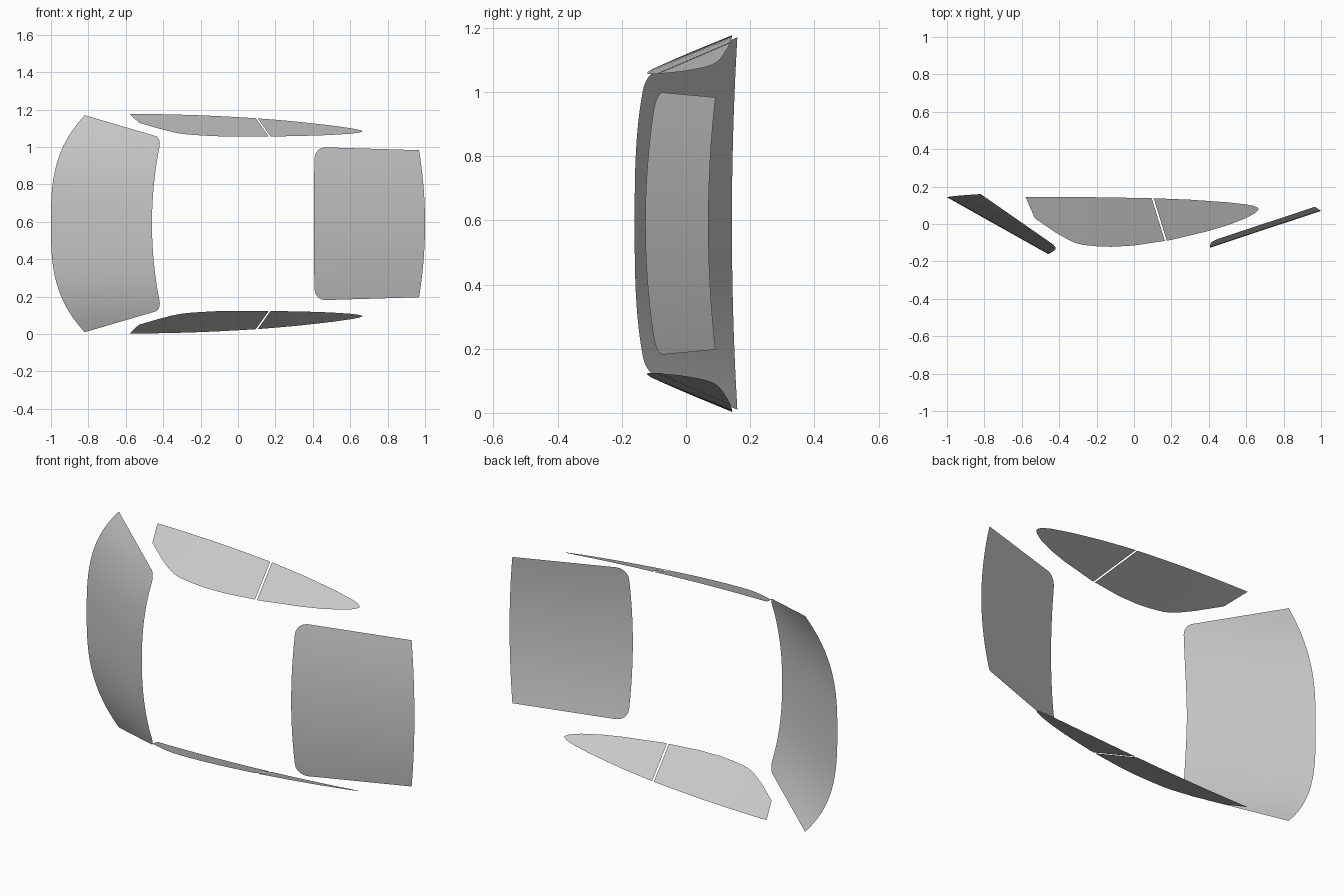
import bpy, bmesh
from math import sqrt
from mathutils import Vector

if "Cube" in bpy.data.objects:
    bpy.data.objects.remove(bpy.data.objects["Cube"])

MID = 0.59  # mirror plane across the width (z)


def finish(name, bm):
    bmesh.ops.remove_doubles(bm, verts=bm.verts, dist=0.0005)
    bmesh.ops.recalc_face_normals(bm, faces=bm.faces)
    me = bpy.data.meshes.new(name)
    bm.to_mesh(me)
    bm.free()
    me.shade_smooth()
    ob = bpy.data.objects.new(name, me)
    bpy.context.collection.objects.link(ob)
    return ob


def grid(rows):
    bm = bmesh.new()
    vs = [[bm.verts.new(p) for p in row] for row in rows]
    for a, b in zip(vs, vs[1:]):
        for i in range(len(a) - 1):
            bm.faces.new((a[i], a[i + 1], b[i + 1], b[i]))
    return bm


def lerp(pts, x):
    for (x0, y0), (x1, y1) in zip(pts, pts[1:]):
        if x <= x1:
            return y0 + (y1 - y0) * (x - x0) / (x1 - x0)
    return pts[-1][1]


def screen(name, roof, base, length, radius):
    """Curved pane lofted from roof edge to base edge, rounded roof corners."""
    rows = []
    r = radius / length
    us = [r * k for k in (0, .04, .15, .35, .65, 1)]
    us += [r + (1 - r) * k / 8 for k in range(1, 9)]
    for u in us:
        d = min(u * length, radius)
        inset = radius - sqrt(max(0, radius ** 2 - (radius - d) ** 2))
        row = []
        for i in range(-14, 15):
            s = i / 14
            half = roof(1)[2] * (1 - u) + base(1)[2] * u
            s *= 1 - inset / half
            p = Vector(roof(s)).lerp(Vector(base(s)), u)
            row.append((p.x, p.y, MID + p.z))
        rows.append(row)
    return finish(name, grid(rows))


# Front windscreen and rear window
screen("windscreen",
       lambda s: (-0.46 + 0.05 * s * s, -0.16 + 0.035 * abs(s) ** 3, 0.46 * s),
       lambda s: (-1 + 0.18 * abs(s) ** 3, 0.143 + 0.017 * s * s, 0.58 * s),
       0.6, 0.045)
screen("rear_window",
       lambda s: (0.405 + 0.006 * s * s, -0.127 + 0.035 * s * s, 0.41 * s),
       lambda s: (1 - 0.032 * s * s, 0.07 + 0.022 * s * s, 0.393 * s),
       0.6, 0.06)

# Side windows: sill and roof-rail curves in (x, y)
sill = [(-.58, .145), (-.2, .143), (.1, .138), (.3, .13), (.5, .116),
        (.6, .105), (.64, .097), (.66, .088), (.667, .08)]
rail = [(-.58, .145), (-.53, .03), (-.42, -.045), (-.35, -.085), (-.31, -.102),
        (-.27, -.112), (-.2, -.119), (-.12, -.122), (0, -.115), (.2, -.085),
        (.4, -.037), (.5, -.007), (.6, .032), (.64, .054), (.66, .069), (.667, .08)]
xs = sorted({p[0] for p in sill + rail} | {-.48, -.1, .05, .15})


def side_window(name, side, front):
    rows = []
    for x in xs:
        a, b = lerp(sill, x), lerp(rail, x)
        row = []
        for k in range(7):
            y = a + (b - a) * k / 6
            z = 1.1025 - 0.05 * x - 0.04 * x * x + 0.41 * y
            row.append((x, y, MID + side * (z - MID)))
        rows.append(row)
    bm = grid(rows)
    # Slanted gap between the front and rear panes
    n = Vector((0.228, 0.07, 0)).normalized()
    sgn = -1 if front else 1
    bmesh.ops.bisect_plane(bm, geom=bm.verts[:] + bm.edges[:] + bm.faces[:],
                           plane_co=Vector((0.1, 0.138, 0)) + n * 0.005 * sgn,
                           plane_no=n, clear_inner=not front, clear_outer=front)
    finish(name, bm)


for side, label in ((1, "left"), (-1, "right")):
    side_window(f"front_door_window_{label}", side, True)
    side_window(f"rear_door_window_{label}", side, False)
